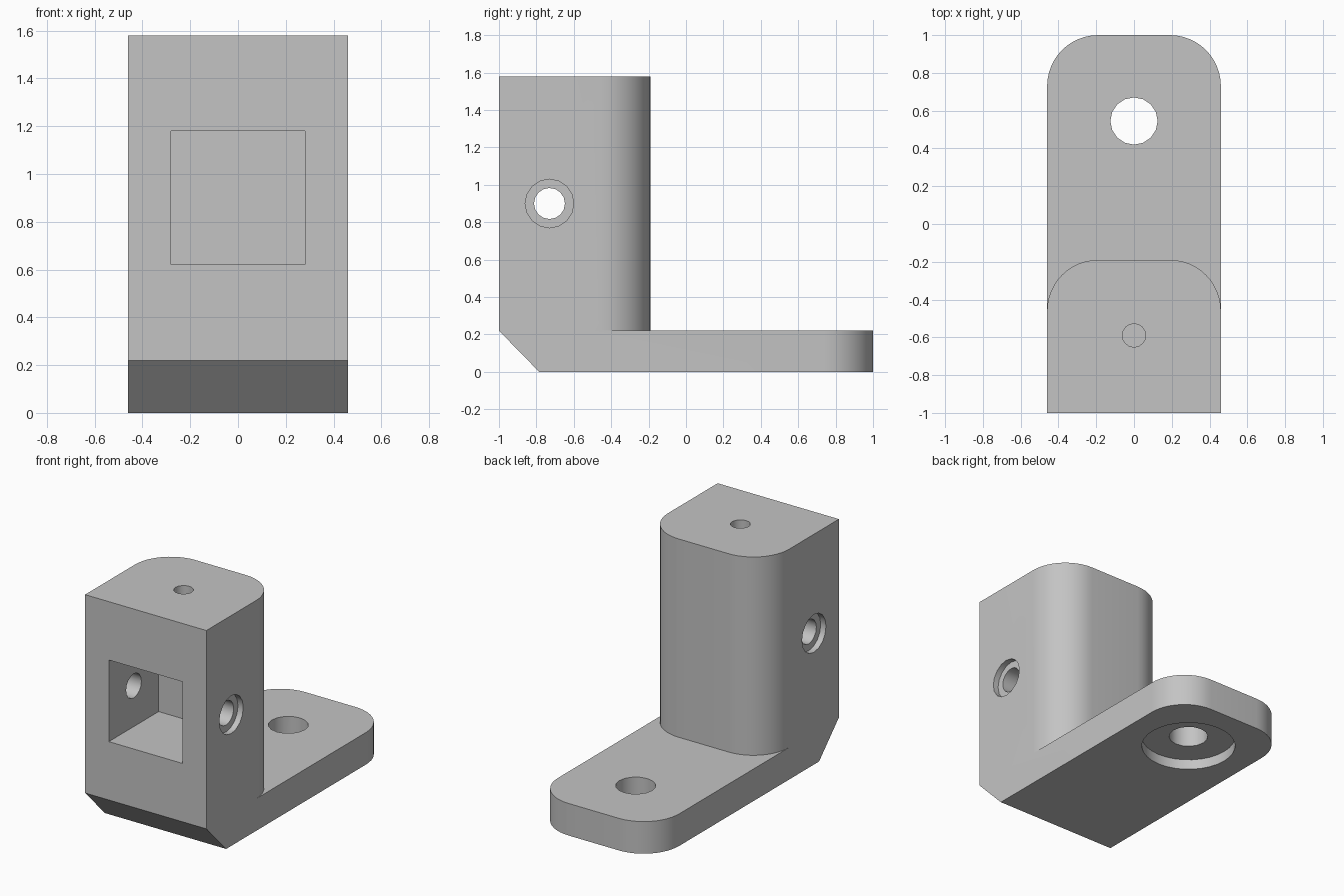
import bpy
import bmesh
from math import pi, cos, sin, radians

cube = bpy.data.objects.get("Cube")
if cube:
    bpy.data.objects.remove(cube, do_unlink=True)

HALF_W = 0.46      # half width of the bracket
PLATE = 0.22       # foot thickness and chamfer size
TOP = 1.58
RADIUS = 0.27      # rounded rear corners
HOLE_Y, HOLE_Z = -0.73, 0.90

grey = bpy.data.materials.new("plain grey")
grey.use_nodes = True
COLOUR = (0.55, 0.55, 0.55, 1)
grey.diffuse_color = COLOUR
grey.node_tree.nodes["Principled BSDF"].inputs["Base Color"].default_value = COLOUR


def finish(name, bm):
    bmesh.ops.recalc_face_normals(bm, faces=bm.faces)
    mesh = bpy.data.meshes.new(name)
    bm.to_mesh(mesh)
    bm.free()
    mesh.materials.append(grey)
    obj = bpy.data.objects.new(name, mesh)
    bpy.context.collection.objects.link(obj)
    return obj


def rounded_block(name, y_back, z0, z1):
    """Vertical block from the front plane to y_back, with rounded rear corners."""
    outline = [(-HALF_W, -1), (HALF_W, -1)]
    for side, start in ((1, 0), (-1, pi / 2)):
        for i in range(13):
            a = start + i * pi / 24
            outline.append((side * (HALF_W - RADIUS) + RADIUS * cos(a),
                            y_back - RADIUS + RADIUS * sin(a)))
    bm = bmesh.new()
    face = bm.faces.new([bm.verts.new((x, y, z0)) for x, y in outline])
    ext = bmesh.ops.extrude_face_region(bm, geom=[face])
    verts = [v for v in ext["geom"] if isinstance(v, bmesh.types.BMVert)]
    bmesh.ops.translate(bm, verts=verts, vec=(0, 0, z1 - z0))
    return finish(name, bm)


def box(name, low, high):
    bm = bmesh.new()
    bmesh.ops.create_cube(bm, size=1)
    for v in bm.verts:
        v.co = [l + (c + 0.5) * (h - l) for c, l, h in zip(v.co, low, high)]
    return finish(name, bm)


def cylinder(name, radius, length, centre, along_x=False, sides=16):
    bm = bmesh.new()
    bmesh.ops.create_cone(bm, cap_ends=True, segments=sides, radius1=radius,
                          radius2=radius, depth=length)
    obj = finish(name, bm)
    obj.location = centre
    if along_x:
        obj.rotation_euler.y = pi / 2
    return obj


def combine(target, tool, operation):
    tool.hide_render = True
    mod = target.modifiers.new(tool.name, 'BOOLEAN')
    mod.operation = operation
    mod.solver = 'EXACT'
    mod.object = tool
    bpy.context.view_layer.objects.active = target
    bpy.ops.object.modifier_apply(modifier=mod.name)
    bpy.data.objects.remove(tool, do_unlink=True)


# Foot plate with a chamfered lower front edge
bracket = rounded_block("bracket", 1.0, 0, PLATE)
bm = bmesh.new()
bm.from_mesh(bracket.data)
for v in bm.verts:
    if v.co.y < -0.99 and v.co.z < 0.01:
        v.co.y += PLATE - 0.005
bm.to_mesh(bracket.data)
bm.free()

# Upright block standing on the foot
combine(bracket, rounded_block("upright", -0.19, PLATE, TOP), 'UNION')

# Front pocket, top hole, cross hole and recessed foot hole
cutters = [
    box("pocket", (-0.28, -1.1, 0.62), (0.28, -0.46, 1.18)),
    cylinder("top_hole", 0.062, 0.7, (0, -0.59, 1.45)),
    cylinder("cross_hole", 0.083, 1.2, (0, HOLE_Y, HOLE_Z), True),
    cylinder("foot_hole", 0.125, 0.8, (0, 0.545, 0.1)),
    cylinder("foot_recess", 0.30, 0.14, (0, 0.545, 0), sides=32),
]
for side in (-1, 1):
    cutters.append(cylinder("side_recess", 0.13, 0.08,
                            (side * HALF_W, HOLE_Y, HOLE_Z), True))
bpy.context.view_layer.update()
for cutter in cutters:
    combine(bracket, cutter, 'DIFFERENCE')

# Merge coplanar faces, then smooth only the rounded surfaces
bm = bmesh.new()
bm.from_mesh(bracket.data)
bmesh.ops.remove_doubles(bm, verts=bm.verts, dist=0.0005)
bmesh.ops.dissolve_limit(bm, angle_limit=radians(0.5), verts=bm.verts, edges=bm.edges)
bm.to_mesh(bracket.data)
bm.free()

bpy.ops.object.select_all(action='DESELECT')
bracket.select_set(True)
bpy.context.view_layer.objects.active = bracket
bpy.ops.object.shade_smooth_by_angle(angle=radians(30))
